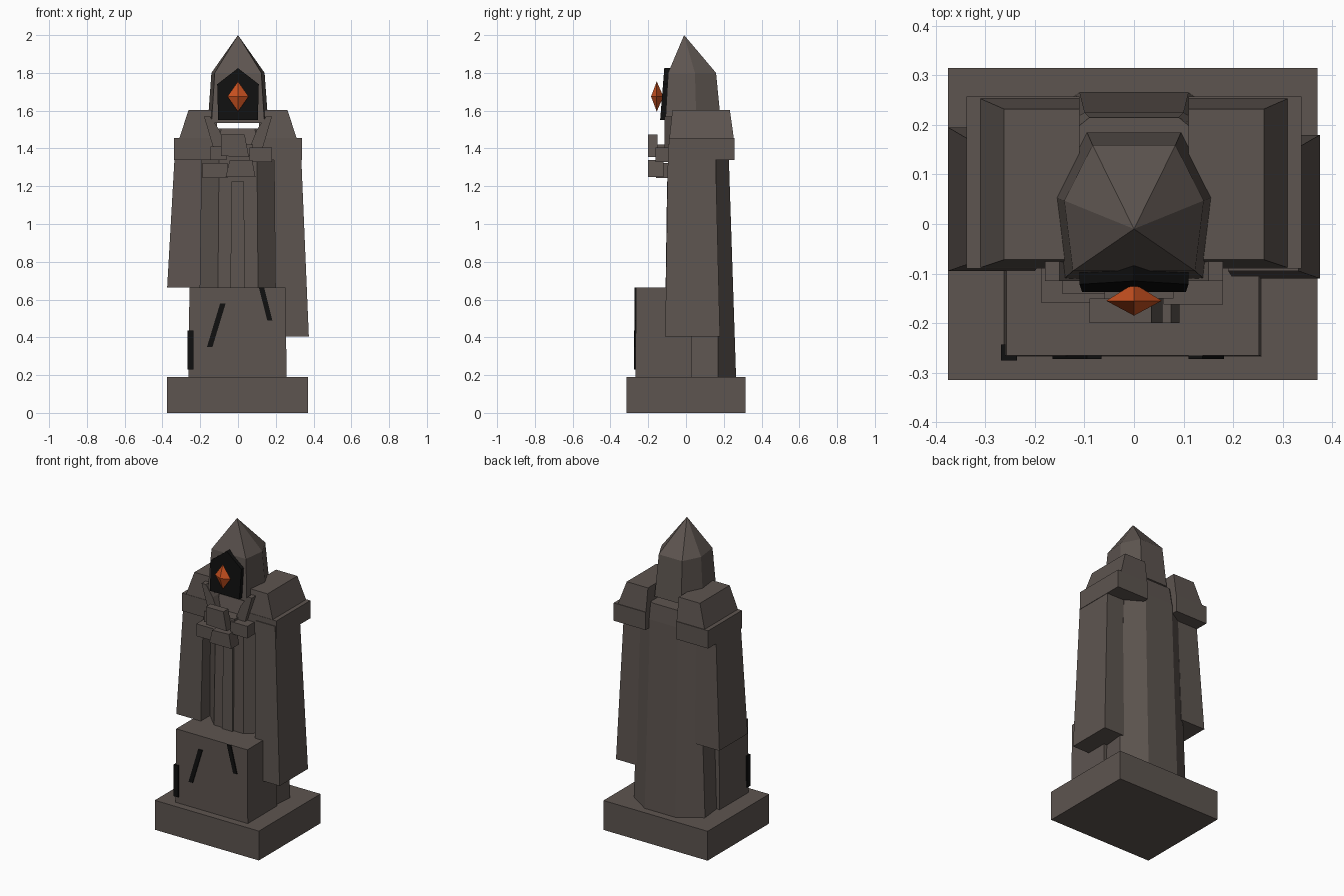
import bpy, bmesh
from math import atan2
from mathutils import Vector

cube = bpy.data.objects.get("Cube")
if cube:
    bpy.data.objects.remove(cube, do_unlink=True)


def material(name, rgb):
    m = bpy.data.materials.new(name)
    m.use_nodes = True
    m.diffuse_color = (*rgb, 1)
    m.node_tree.nodes["Principled BSDF"].inputs["Base Color"].default_value = (*rgb, 1)
    return m


STONE = material("brown stone", (0.11, 0.09, 0.08))
BLACK = material("black", (0.005, 0.005, 0.005))
GLOW = material("ember orange", (0.6, 0.085, 0.015))


def loft(name, rings, mat=STONE):
    """Skin a stack of rings with equal point counts; one-point rings make tips."""
    bm = bmesh.new()
    loops = [[bm.verts.new(p) for p in ring] for ring in rings]
    for low, high in zip(loops, loops[1:]):
        n = max(len(low), len(high))
        for i in range(n):
            j = (i + 1) % n
            if len(low) == 1:
                bm.faces.new((low[0], high[j], high[i]))
            elif len(high) == 1:
                bm.faces.new((low[i], low[j], high[0]))
            else:
                bm.faces.new((low[i], low[j], high[j], high[i]))
    for cap in (loops[0], loops[-1]):
        if len(cap) > 2:
            bm.faces.new(cap)
    bmesh.ops.recalc_face_normals(bm, faces=bm.faces)
    mesh = bpy.data.meshes.new(name)
    bm.to_mesh(mesh)
    bm.free()
    mesh.materials.append(mat)
    obj = bpy.data.objects.new(name, mesh)
    bpy.context.collection.objects.link(obj)
    return obj


def rect(x0, x1, y0, y1, z):
    return [(x0, y0, z), (x1, y0, z), (x1, y1, z), (x0, y1, z)]


def box(name, x0, x1, y0, y1, z0, z1, mat=STONE):
    return loft(name, [rect(x0, x1, y0, y1, z0), rect(x0, x1, y0, y1, z1)], mat)


def plate(name, outline, y0, y1, mat=STONE):
    """Extrude an x-z outline along y."""
    return loft(name, [[(x, y, z) for x, z in outline] for y in (y0, y1)], mat)


def mirrored(half, z):
    """Close a half outline, listed front to back, across x = 0."""
    return [(x, y, z) for x, y in half] + [(-x, y, z) for x, y in reversed(half)]


# Plinth and front block
box("plinth", -0.375, 0.37, -0.315, 0.315, 0, 0.19)
loft("front_block", [rect(-0.262, 0.257, -0.267, 0.03, 0.19),
                     rect(-0.257, 0.252, -0.265, 0.03, 0.665)])

# Robe: tapered eight-sided body
loft("robe", [
    mirrored([(0.11, -0.1), (0.24, 0.03), (0.255, 0.17), (0.11, 0.265)], 0.19),
    mirrored([(0.1, -0.085), (0.2, 0.0), (0.21, 0.16), (0.1, 0.225)], 1.4),
    mirrored([(0.09, -0.06), (0.17, 0.0), (0.17, 0.15), (0.09, 0.215)], 1.505)])
loft("front_band", [rect(-0.04, 0.035, -0.108, -0.05, 0.66),
                    rect(-0.035, 0.032, -0.1, -0.05, 1.225)])

# Sleeves and stepped shoulder pads
for side, label, hem, shift in ((-1, "right", 0.665, 0.015), (1, "left", 0.405, 0)):
    loft(label + "_sleeve", [
        rect(side * 0.2, side * 0.375, -0.11 + shift, 0.18 + shift, hem),
        rect(side * 0.19, side * 0.332, -0.095 + shift, 0.155 + shift, 1.42)])
    box(label + "_shoulder_pad", side * 0.11, side * 0.338, -0.09, 0.257, 1.34, 1.455)
    loft(label + "_shoulder_cap", [
        rect(side * 0.11, side * 0.31, -0.088, 0.253, 1.455),
        rect(side * 0.11, side * 0.262, -0.072, 0.232, 1.603)])
    plate(label + "_lapel", [(side * x, z) for x, z in (
        (0.18, 1.57), (0.15, 1.57), (0.1, 1.5), (0.06, 1.4), (0.13, 1.4))], -0.115, -0.05)

# Chest blocks
plate("collar_block", [(-0.09, 1.475), (0.035, 1.475), (0.058, 1.355), (-0.09, 1.36)],
      -0.2, -0.15)
plate("clasp", [(-0.045, 1.335), (0.075, 1.34), (0.092, 1.25), (-0.065, 1.25)], -0.2, -0.12)
box("right_chest_block", -0.188, -0.055, -0.158, -0.06, 1.243, 1.322)
box("left_chest_block", 0.06, 0.18, -0.162, -0.06, 1.327, 1.405)
box("upper_chest_block", -0.145, -0.06, -0.14, -0.06, 1.34, 1.41)
box("chest_core", -0.06, 0.08, -0.15, -0.06, 1.36, 1.42)

# Hood with a pointed top
hood_half = [(0.14, -0.11), (0.16, 0.055), (0.095, 0.185)]
loft("hood", [mirrored(hood_half, 1.535),
              mirrored([(x * 0.88, y * 0.86) for x, y in hood_half], 1.8),
              [(0, -0.01, 2.0)]])

# Dark face plate, leaning back with the hood
face = [(-0.105, 1.55), (0.105, 1.55), (0.11, 1.74), (0, 1.825), (-0.11, 1.74)]
loft("face_plate", [[(x, y + (z - 1.55) * 0.08, z) for x, z in face]
                    for y in (-0.137, -0.1)], BLACK)

# Glowing gem
loft("gem", [[(0, -0.155, 1.595)],
             [(0.056, -0.155, 1.675), (0, -0.12, 1.675), (-0.056, -0.155, 1.675),
              (0, -0.185, 1.675)],
             [(0, -0.155, 1.755)]], GLOW)

# Black gashes in the front block
plate("right_gash", [(-0.095, 0.578), (-0.066, 0.578), (-0.135, 0.35), (-0.164, 0.35)],
      -0.272, -0.264, BLACK)
plate("left_gash", [(0.11, 0.665), (0.138, 0.665), (0.182, 0.49), (0.155, 0.49)],
      -0.272, -0.264, BLACK)
box("corner_gash", -0.268, -0.236, -0.275, -0.243, 0.23, 0.435, BLACK)
